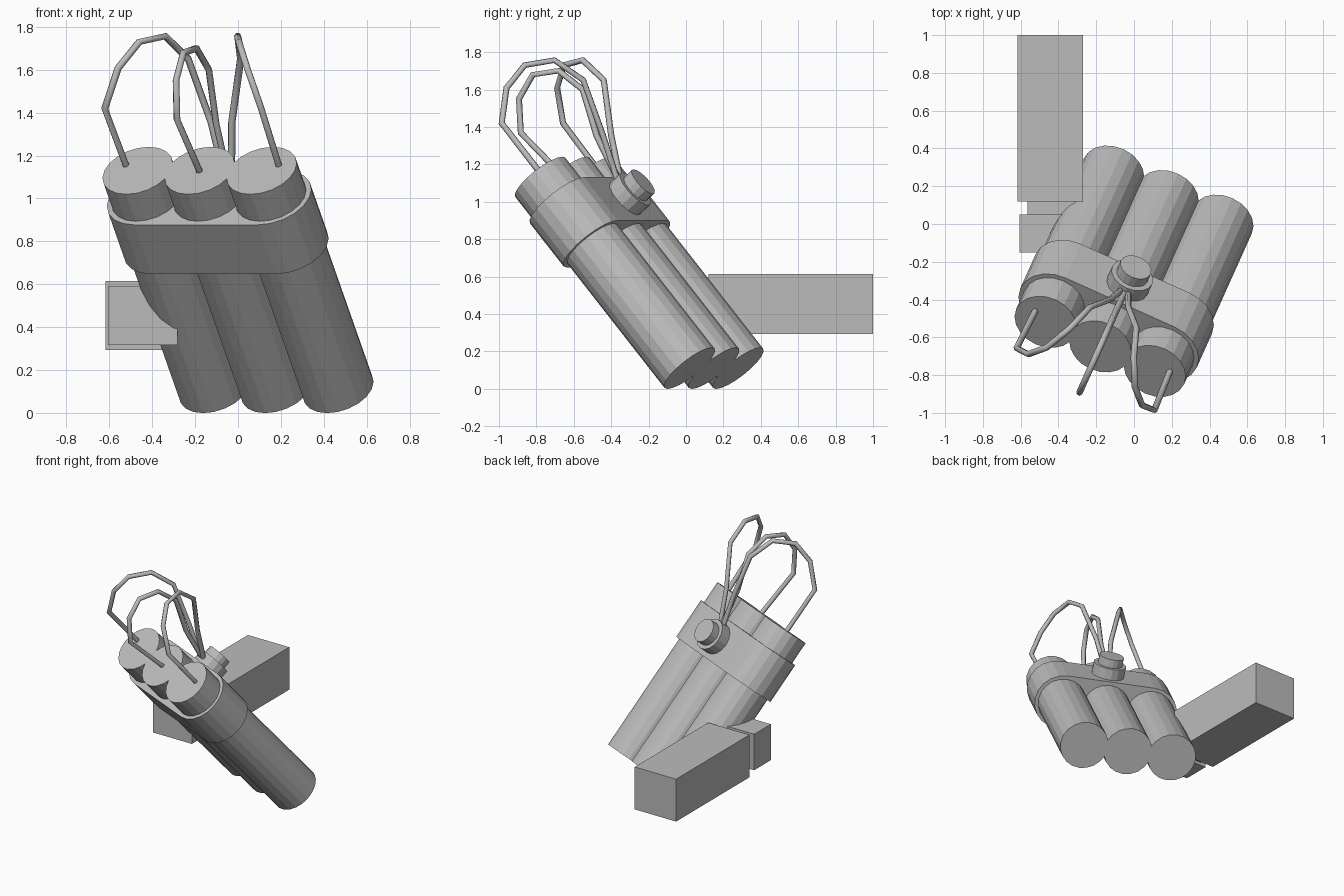
import bpy
import bmesh
from math import cos, sin, pi, radians
from mathutils import Matrix, Vector

cube = bpy.data.objects.get("Cube")
if cube:
    bpy.data.objects.remove(cube, do_unlink=True)

grey = bpy.data.materials.new("plain_grey")
grey.use_nodes = True
grey.diffuse_color = (0.5, 0.5, 0.5, 1)
grey.node_tree.nodes["Principled BSDF"].inputs["Base Color"].default_value = (0.5, 0.5, 0.5, 1)

# Tilted frame of the bundle: local x across, y towards the button, z along the tubes
frame = (Matrix.Translation((0, -0.25, 0.62))
         @ Matrix.Rotation(radians(-24.2), 4, 'Z')
         @ Matrix.Rotation(radians(40.6), 4, 'X'))
SPACING, HALF = 0.317, 0.672


def add_object(name, data, matrix):
    obj = bpy.data.objects.new(name, data)
    bpy.context.scene.collection.objects.link(obj)
    data.materials.append(grey)
    obj.matrix_world = matrix
    return obj


def prism(name, outline, low, high, matrix):
    """Extrude a flat outline along local z."""
    bm = bmesh.new()
    face = bm.faces.new([bm.verts.new((x, y, low)) for x, y in outline])
    top = bmesh.ops.extrude_face_region(bm, geom=[face])["geom"]
    verts = [g for g in top if isinstance(g, bmesh.types.BMVert)]
    bmesh.ops.translate(bm, verts=verts, vec=(0, 0, high - low))
    bmesh.ops.recalc_face_normals(bm, faces=bm.faces)
    mesh = bpy.data.meshes.new(name)
    bm.to_mesh(mesh)
    bm.free()
    return add_object(name, mesh, matrix)


def arc(radius, sides, start=0, sweep=2 * pi, shift=0):
    return [(shift + radius * cos(start + sweep * i / sides),
             radius * sin(start + sweep * i / sides)) for i in range(sides)]


def box(name, low, high):
    outline = [(low[0], low[1]), (high[0], low[1]), (high[0], high[1]), (low[0], high[1])]
    return prism(name, outline, low[2], high[2], Matrix())


def wire(name, points):
    curve = bpy.data.curves.new(name, 'CURVE')
    curve.dimensions = '3D'
    curve.bevel_depth = 0.017
    curve.bevel_resolution = 1
    curve.use_fill_caps = True
    spline = curve.splines.new('POLY')
    spline.points.add(len(points) - 1)
    for p, co in zip(spline.points, points):
        p.co = (*co, 1)
    add_object(name, curve, frame)


# Three overlapping tubes
for side, label in ((-1, "right"), (0, "middle"), (1, "left")):
    prism(label + "_tube", arc(0.17, 20, shift=side * SPACING), -HALF, HALF, frame)

# Band wrapped round the tubes
R = 0.195
band = (arc(R, 10, -pi / 2, pi, SPACING) + [(SPACING, R)]
        + arc(R, 10, pi / 2, pi, -SPACING) + [(-SPACING, -R)])
prism("band", band, 0.203, 0.506, frame)

# Button on the band
button = frame @ Matrix.Translation((0, 0, 0.355)) @ Matrix.Rotation(-pi / 2, 4, 'X')
prism("button_base", arc(0.116, 16), 0.17, 0.275, button)
prism("button_cap", arc(0.087, 16), 0.25, 0.335, button)

# Wires looping from the tube ends to the button
side_path = [(0.39, 0.04, 0.65), (0.4, 0.045, 1.015), (0.33, 0.165, 1.16),
             (0.255, 0.3, 1.205), (0.185, 0.425, 1.133), (0.134, 0.467, 0.957),
             (0.053, 0.335, 0.68), (0.02, 0.23, 0.45)]
middle_path = [(0, 0, 0.65), (0, -0.04, 1.02), (0, 0.07, 1.165), (0, 0.216, 1.21),
               (0, 0.344, 1.128), (0, 0.386, 0.96), (0, 0.286, 0.716), (0, 0.23, 0.45)]
wire("left_wire", side_path)
wire("right_wire", [(-x, y, z) for x, y, z in side_path])
wire("middle_wire", middle_path)

# Square arm with a narrow wrist and a block hand
box("arm", (-0.617, 0.12, 0.293), (-0.27, 1.0, 0.615))
box("wrist", (-0.565, 0.04, 0.34), (-0.31, 0.13, 0.57))
box("hand", (-0.607, -0.15, 0.317), (-0.282, 0.05, 0.59))
